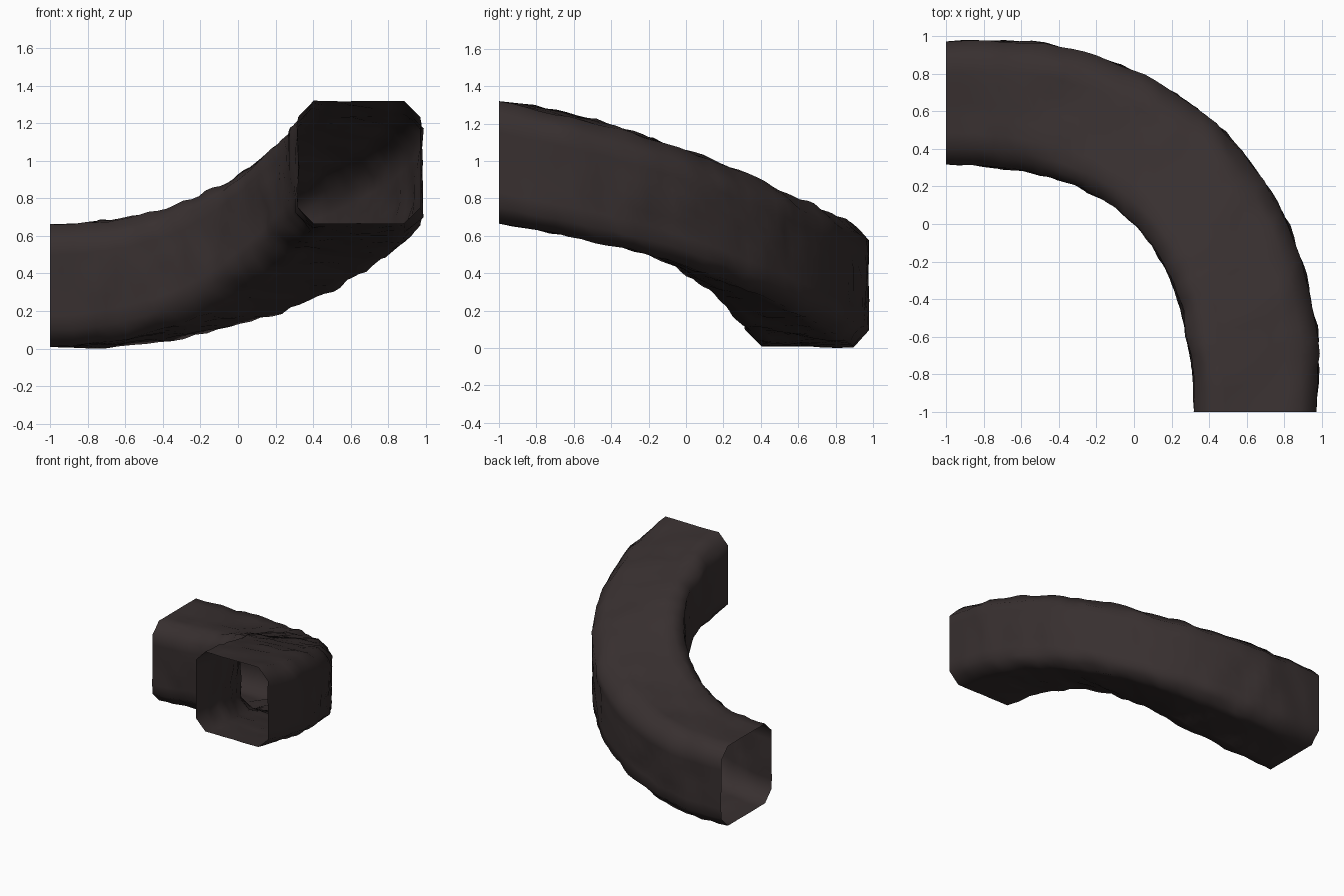
import bpy, bmesh, math
from mathutils import Vector, noise

if "Cube" in bpy.data.objects:
    bpy.data.objects.remove(bpy.data.objects["Cube"])

RINGS = 46            # sections along the tunnel
HALF, CH = 0.326, 0.086   # half width of the section, corner chamfer
END = 0.645           # sideways position of both tunnel mouths


def section():
    """Square with chamfered corners, each edge subdivided."""
    h, c = HALF, HALF - CH
    corners = [(c, -h), (h, -c), (h, c), (c, h), (-c, h), (-h, c), (-h, -c), (-c, -h)]
    pts = []
    for i, a in enumerate(corners):
        b = corners[(i + 1) % 8]
        n = 2 if i % 2 == 0 else 6
        pts += [Vector(a).lerp(Vector(b), k / n) for k in range(n)]
    return pts


def path(t):
    """Quarter bend in plan, rising from the left mouth to the front mouth."""
    x = -1 + (1 + END) * (1 - (1 - t) ** 2)
    y = END - (1 + END) * t * t
    z = 0.344 + 0.657 * (2.2 * t * t - 1.2 * t ** 3) + 0.028 * math.sin(math.pi * t ** 1.7) ** 2
    tangent = Vector((1 - t, -t, 0)).normalized()
    return Vector((x, y, z)), Vector((-tangent.y, tangent.x, 0))


# Rock tunnel: open tube swept along the bend, roughened by noise
bm = bmesh.new()
rings = []
for i in range(RINGS + 1):
    t = i / RINGS
    centre, side = path(t)
    fade = min(1, 0.15 + 11 * min(t, 1 - t))
    bend = math.sin(math.pi * t ** 1.25)
    ring = []
    for p in section():
        # the bend banks, flattens slightly and bulges on its outer side
        u = p.x + (0.025 * min(1, 8 * min(t, 1 - t)) if p.x > 0 else 0)
        out = side * u + Vector((0, 0, p.y * (1 - 0.055 * bend) - 0.17 * bend * p.x))
        co = centre + out
        bump = 0.002 + noise.noise(co * 5.5) * 0.018 + noise.noise(co * 11) * 0.016
        ring.append(bm.verts.new(co + out.normalized() * bump * fade))
    rings.append(ring)
for a, b in zip(rings, rings[1:]):
    for k in range(len(a)):
        j = (k + 1) % len(a)
        bm.faces.new((a[k], a[j], b[j], b[k]))
bmesh.ops.recalc_face_normals(bm, faces=bm.faces[:])

# Keep the normals pointing out of the tube
bm.faces.ensure_lookup_table()
f = bm.faces[0]
mid = path(0.5 / RINGS)[0]
if f.normal.dot(f.calc_center_median() - mid) < 0:
    bmesh.ops.reverse_faces(bm, faces=bm.faces[:])

mesh = bpy.data.meshes.new("rock_tunnel")
bm.to_mesh(mesh)
bm.free()
tunnel = bpy.data.objects.new("rock_tunnel", mesh)
bpy.context.collection.objects.link(tunnel)

rock = bpy.data.materials.new("dark brown rock")
rock.diffuse_color = (0.039, 0.029, 0.029, 1)
rock.use_nodes = True
rock.node_tree.nodes["Principled BSDF"].inputs["Base Color"].default_value = rock.diffuse_color
mesh.materials.append(rock)
mesh.shade_smooth()

# Stand the lowest bump on the ground
low = min(v.co.z for v in mesh.vertices)
for v in mesh.vertices:
    v.co.z -= low
